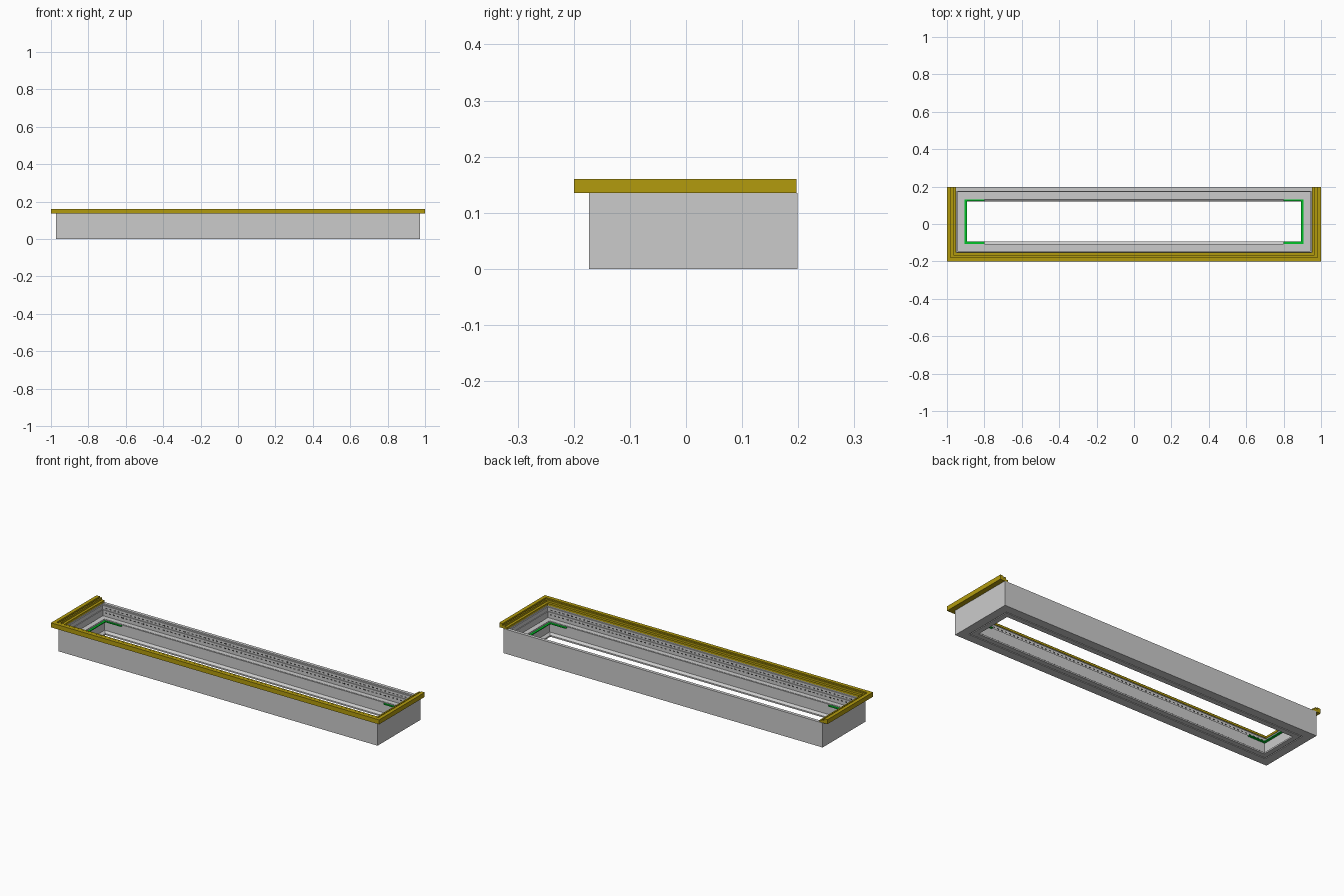
import bpy, bmesh

if "Cube" in bpy.data.objects:
    bpy.data.objects.remove(bpy.data.objects["Cube"])

def material(name, color):
    m = bpy.data.materials.new(name)
    m.diffuse_color = color
    m.use_nodes = True
    m.node_tree.nodes["Principled BSDF"].inputs["Base Color"].default_value = m.diffuse_color
    return m

yellow = material("yellow", (0.45, 0.33, 0.004, 1))
green = material("green", (0.0, 0.55, 0.02, 1))
dark = material("dark_grey", (0.06, 0.06, 0.06, 1))

def finish(bm, name, mat=None):
    bmesh.ops.recalc_face_normals(bm, faces=bm.faces)
    me = bpy.data.meshes.new(name)
    bm.to_mesh(me)
    bm.free()
    ob = bpy.data.objects.new(name, me)
    bpy.context.collection.objects.link(ob)
    if mat:
        me.materials.append(mat)
    return ob

def mitred(name, profile, x, y0, y1, closed=True, mat=None):
    """Sweep a (inset, z) profile round a rectangle; open = no back run."""
    bm = bmesh.new()
    rings = []
    for sx, front in ((-1, False), (-1, True), (1, True), (1, False)):
        ring = []
        for d, z in profile:
            y = y0 + d if front else (y1 - d if closed else y1)
            ring.append(bm.verts.new((sx * (x - d), y, z)))
        rings.append(ring)
    n = len(profile)
    for i in range(4 if closed else 3):
        a, b = rings[i], rings[(i + 1) % 4]
        for j in range(n):
            k = (j + 1) % n
            bm.faces.new((a[j], a[k], b[k], b[j]))
    if not closed:
        bm.faces.new(rings[0])
        bm.faces.new(rings[3])
    return finish(bm, name, mat)

def boxes(name, items, mat=None):
    bm = bmesh.new()
    for lo, hi in items:
        vs = bmesh.ops.create_cube(bm, size=1)["verts"]
        for v in vs:
            v.co = [(a + b) / 2 + c * (b - a) for a, b, c in zip(lo, hi, v.co)]
    return finish(bm, name, mat)

# Main frame: outer wall, stepped rebate, ledge, deep inner wall and bottom lip
frame = [(0, 0), (0, .135), (.018, .135), (.018, .128), (.024, .128),
         (.024, .105), (.028, .105), (.028, .07), (.032, .07), (.032, .075),
         (.060, .075), (.060, .07), (.063, .07), (.063, .075), (.067, .075),
         (.067, .018), (.080, .008), (.080, 0), (.052, 0), (.052, .004),
         (.047, .004), (.047, 0)]
mitred("window_frame", frame, .972, -.173, .199)

# Yellow flange trim on the front and both ends, with grooved top
trim = [(0, .135), (0, .16), (.020, .16), (.020, .150), (.026, .150),
        (.026, .157), (.034, .157), (.034, .146), (.048, .146), (.048, .135)]
mitred("flange_trim", trim, 1.0, -.2, .197, closed=False, mat=yellow)

# Rows of small slots along both long rebate walls
slots = []
for i in range(75):
    x = -.925 + i * .025
    for z, d in ((.115, .024), (.092, .028)):
        for y in (-.173 + d, .199 - d):
            slots.append(((x - .006, y - .0006, z - .003), (x + .006, y + .0006, z + .003)))
boxes("rebate_slots", slots, dark)

# Green corner pads at the inner edge of the ledge
pads = []
for s in (-1, 1):
    xa, xb = sorted((s * .905, s * .893))
    pads.append(((xa, -.106, .068), (xb, .132, .073)))
    for ya, yb in ((-.106, -.094), (.122, .132)):
        x0, x1 = sorted((s * .893, s * .80))
        pads.append(((x0, ya, .068), (x1, yb, .073)))
boxes("corner_pads", pads, green)
